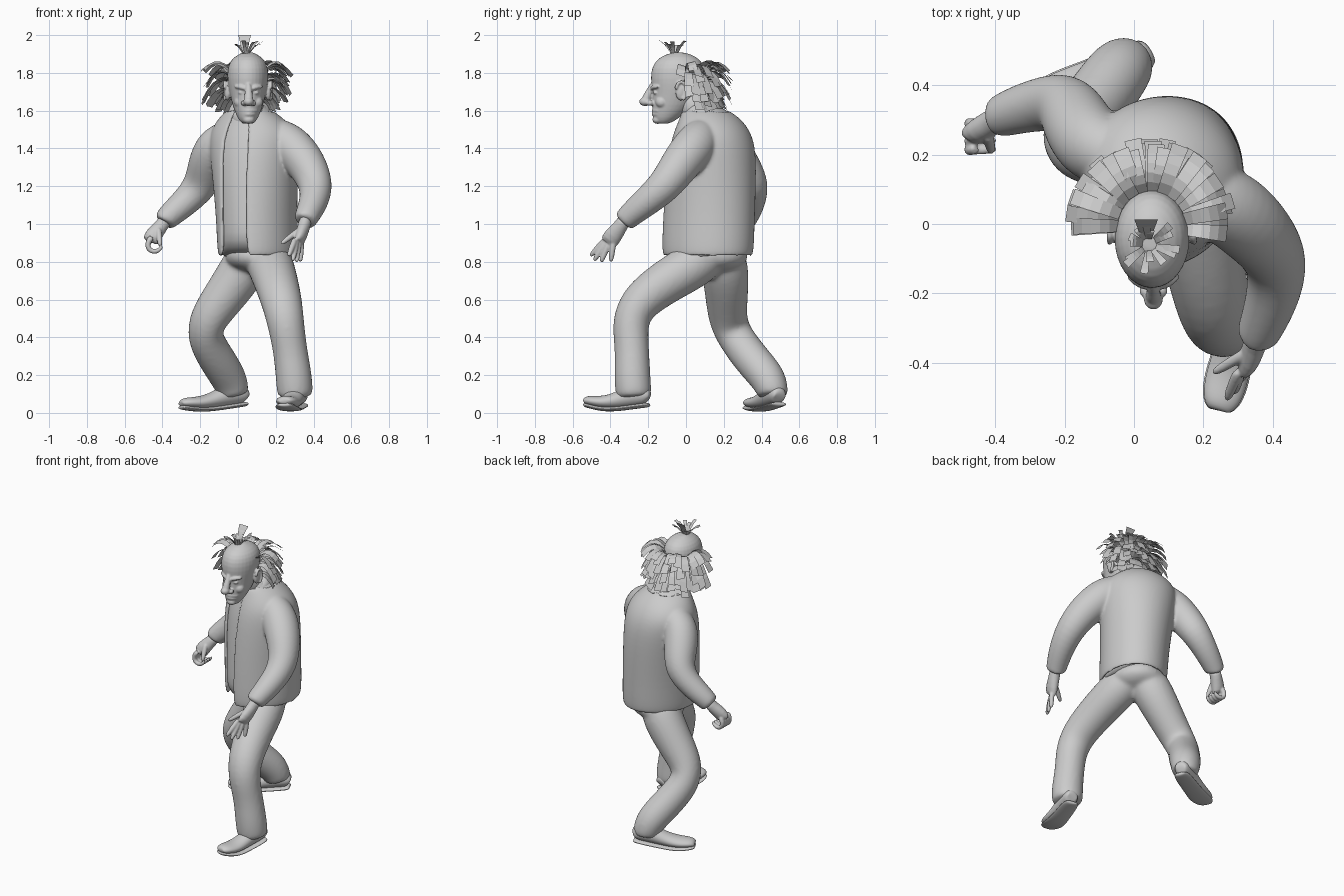
import bpy, bmesh, math, random
from mathutils import Vector, Matrix

random.seed(4)
cube = bpy.data.objects.get("Cube")
if cube:
    bpy.data.objects.remove(cube)

grey = bpy.data.materials.new("plain grey")
grey.use_nodes = True
grey.diffuse_color = (0.6, 0.6, 0.6, 1)
grey.node_tree.nodes["Principled BSDF"].inputs["Base Color"].default_value = (0.6, 0.6, 0.6, 1)


def finish(name, bm, smooth=True, subsurf=0, voxel=0, relax=6):
    """Turn a bmesh into an object; a voxel size fuses its overlapping pieces."""
    bmesh.ops.recalc_face_normals(bm, faces=bm.faces)
    me = bpy.data.meshes.new(name)
    bm.to_mesh(me)
    bm.free()
    me.materials.append(grey)
    ob = bpy.data.objects.new(name, me)
    bpy.context.collection.objects.link(ob)
    for p in me.polygons:
        p.use_smooth = smooth
    if subsurf:
        ob.modifiers.new("round", "SUBSURF").levels = subsurf
    if voxel:
        fuse = ob.modifiers.new("fuse", "REMESH")
        fuse.mode, fuse.voxel_size, fuse.use_smooth_shade = "VOXEL", voxel, True
        soft = ob.modifiers.new("soften", "SMOOTH")
        soft.factor, soft.iterations = .5, relax


def add_grid(bm, rows, closed=True):
    """Skin rows of points into quads; closed rows get quad caps."""
    vs = [[bm.verts.new(p) for p in r] for r in rows]
    n = len(vs[0])
    for a, b in zip(vs, vs[1:]):
        for i in range(n if closed else n - 1):
            j = (i + 1) % n
            bm.faces.new((a[i], a[j], b[j], b[i]))
    if closed:
        for r in (vs[0], vs[-1]):
            for i in range(n // 2 - 1):
                bm.faces.new((r[i], r[i + 1], r[n - 2 - i], r[n - 1 - i]))


def add_tube(bm, path, ref=(1, 0, 0), n=12):
    """Path entries are x, y, z, radius and optional second radius."""
    ref = Vector(ref)
    pts = [Vector(p[:3]) for p in path]
    rows = []
    for i, p in enumerate(path):
        t = (pts[min(i + 1, len(pts) - 1)] - pts[max(i - 1, 0)]).normalized()
        side = t.cross(ref).normalized()
        up = side.cross(t)
        rows.append([pts[i] + side * p[3] * math.cos(k * math.tau / n)
                     + up * p[-1] * math.sin(k * math.tau / n) for k in range(n)])
    add_grid(bm, rows)


def add_ball(bm, loc, scale):
    bmesh.ops.create_icosphere(bm, subdivisions=2, radius=1,
                               matrix=Matrix.Translation(loc) @ Matrix.Diagonal((*scale, 1)))


# Torso, turned to its right: z, centre x, centre y, half width, half depth
LEFT, FRONT = Vector((.92, -.4, 0)), Vector((-.4, -.92, 0))
TORSO = [(.82, .105, .115, .205, .248), (1.0, .1, .12, .205, .247), (1.2, .092, .13, .217, .242),
         (1.38, .085, .14, .235, .228), (1.48, .08, .14, .235, .2), (1.555, .07, .13, .18, .16),
         (1.605, .06, .1, .115, .12), (1.63, .06, .075, .09, .09)]


def torso_row(ring, angles, grow):
    z, x, y, a, b = ring
    return [Vector((x, y, z)) + LEFT * (a * grow * math.cos(t))
            + FRONT * (b * grow * math.sin(t)) for t in angles]


bm = bmesh.new()
add_grid(bm, [torso_row(r, [k * math.tau / 20 for k in range(20)], .94) for r in TORSO])
finish("shirt", bm, subsurf=2)

# Open jacket fused with its sleeves
bm = bmesh.new()
rows = []
for i, ring in enumerate(TORSO[:-1]):
    f = i / (len(TORSO) - 2)
    start, end = math.radians(127 - 26 * f), math.radians(440 - 5 * f)
    angles = [start + (end - start) * k / 28 for k in range(29)]
    rows.append(torso_row(ring, angles, 1.01) + torso_row(ring, angles[::-1], .89))
add_grid(bm, rows)
add_tube(bm, [(.14, .1, 1.5, .08), (.21, .08, 1.46, .108), (.285, .045, 1.41, .12),
              (.365, -.03, 1.32, .11), (.42, -.11, 1.2, .094), (.4, -.22, 1.11, .08),
              (.362, -.31, 1.035, .066), (.352, -.33, 1.01, .062)])
add_tube(bm, [(.02, .17, 1.5, .08), (-.05, .195, 1.46, .1), (-.125, .225, 1.41, .113),
              (-.165, .29, 1.31, .108), (-.195, .355, 1.2, .096), (-.285, .345, 1.11, .08),
              (-.38, .315, 1.03, .066), (-.395, .305, 1.005, .06)])
finish("jacket", bm, subsurf=2, voxel=.009)

# Trousers, both legs fused at the seat
bm = bmesh.new()
add_ball(bm, (.1, .14, .83), (.18, .2, .1))
add_tube(bm, [(.13, .14, .87, .12), (.17, .06, .79, .13), (.2, -.1, .7, .122),
              (.232, -.25, .59, .113), (.252, -.3, .48, .102), (.275, -.285, .34, .093),
              (.295, -.285, .2, .1), (.302, -.278, .11, .1), (.302, -.275, .08, .092)])
add_tube(bm, [(.08, .18, .87, .12), (.03, .21, .76, .132), (-.07, .215, .62, .118),
              (-.165, .22, .49, .106), (-.18, .26, .4, .1), (-.11, .35, .28, .102),
              (-.045, .44, .18, .1), (-.025, .46, .11, .088), (-.02, .46, .085, .078)])
finish("trousers", bm, subsurf=2, voxel=.012)


# Shoes: upper and sole lofted from heel to toe
def shoe(name, heel, toe, heel_lift, toe_lift):
    heel, toe = Vector(heel), Vector(toe)
    parts = {"upper": [], "sole": []}
    for f, w, h in ((0, .035, .035), (.06, .052, .055), (.3, .056, .06), (.5, .058, .044),
                    (.72, .066, .034), (.92, .058, .028), (1, .032, .018)):
        p = heel.lerp(toe, f)
        rise = heel_lift * max(0, 1 - f * 1.5) + toe_lift * max(0, f - .65)
        parts["upper"].append((p.x, p.y, .014 + h + rise, w, h))
        parts["sole"].append((p.x, p.y, .013 + rise, w * 1.06, .013))
    for part, path in parts.items():
        bm = bmesh.new()
        add_tube(bm, path, (0, 0, 1))
        finish(f"{name}_{part}", bm, subsurf=2)


shoe("left_shoe", (.33, -.195, 0), (.245, -.54, 0), .03, .09)
shoe("right_shoe", (.045, .495, 0), (-.305, .335, 0), .035, .05)


# Hands
def add_digit(bm, a, b):
    a, b = Vector(a), Vector(b)
    add_tube(bm, [(*a.lerp(b, f), r) for f, r in ((-.15, .015), (.1, .018), (.5, .017),
                                                  (.9, .014), (1, .007))], n=8)


bm = bmesh.new()
add_tube(bm, [(.36, -.32, 1.03, .038), (.35, -.345, .99, .038, .034),
              (.335, -.385, .94, .052, .034), (.318, -.415, .895, .048, .026)])
for base, tip in (((.298, -.435, .91), (.268, -.507, .83)), ((.307, -.428, .9), (.29, -.487, .805)),
                  ((.32, -.41, .895), (.31, -.45, .798)), ((.335, -.385, .9), (.33, -.398, .8)),
                  ((.32, -.375, .965), (.228, -.43, .895))):
    add_digit(bm, base, tip)
finish("left_hand", bm, subsurf=1, voxel=.005, relax=3)

bm = bmesh.new()
add_tube(bm, [(-.385, .31, 1.02, .038), (-.41, .295, .985, .038), (-.445, .27, .945, .048, .04),
              (-.465, .255, .905, .046, .032)], (0, 1, 0))
for k in range(4):
    y = .215 + .025 * k
    add_tube(bm, [(-.455, y, .935, .018), (-.48, y, .9, .018), (-.475, y, .865, .017),
                  (-.445, y, .85, .016), (-.415, y, .862, .014), (-.4, y, .885, .008)],
             (0, 1, 0), 8)
add_digit(bm, (-.42, .25, .965), (-.412, .208, .885))
finish("right_hand", bm, subsurf=1, voxel=.005, relax=3)

# Neck and shirt collar
for name, path in (("neck", [(.06, .1, 1.5, .09), (.058, .05, 1.6, .08), (.05, .01, 1.7, .08)]),
                   ("collar", [(.06, .1, 1.54, .125), (.06, .075, 1.6, .115),
                               (.06, .055, 1.635, .095)])):
    bm = bmesh.new()
    add_tube(bm, path, n=16)
    finish(name, bm, subsurf=2)

# Head: z, centre y, half width, half depth
bm = bmesh.new()
HEAD = [(1.53, -.12, .025, .03), (1.545, -.115, .046, .055), (1.58, -.095, .064, .085),
        (1.63, -.07, .083, .112), (1.69, -.05, .098, .13), (1.74, -.045, .108, .142),
        (1.8, -.043, .113, .148), (1.85, -.04, .103, .134), (1.885, -.04, .075, .1),
        (1.91, -.038, .025, .035)]
add_grid(bm, [[(.052 + a * math.cos(t), y + b * math.sin(t), z)
               for t in [k * math.tau / 16 for k in range(16)]] for z, y, a, b in HEAD])

# Face and ears, fused into the head
CX = .056
add_tube(bm, [(CX, -.17, 1.745, .018), (CX, -.193, 1.7, .019), (CX, -.212, 1.665, .026),
              (CX, -.21, 1.64, .024)])
add_ball(bm, (CX, -.216, 1.648), (.03, .034, .026))
add_ball(bm, (CX, -.15, 1.552), (.034, .03, .024))
for z, w, r in ((1.6, .048, .013), (1.582, .04, .014)):
    add_tube(bm, [(CX + w * k, -.172 + .025 * k * k, z, r * (1.1 - .6 * abs(k)))
                  for k in (-1, -.5, 0, .5, 1)], (0, 0, 1), 8)
for s in (1, -1):
    add_ball(bm, (CX + s * .024, -.192, 1.64), (.018, .022, .016))
    add_ball(bm, (CX + s * .045, -.128, 1.645), (.034, .036, .034))
    add_ball(bm, (CX + s * .038, -.16, 1.695), (.019, .016, .01))
    add_tube(bm, [(CX + s * .01, -.183, 1.712, .011), (CX + s * .04, -.176, 1.727, .014),
                  (CX + s * .076, -.146, 1.727, .01)], (0, 0, 1), 8)
    add_ball(bm, (.052 + s * .108, -.028, 1.7), (.018, .03, .05))
    add_tube(bm, [(.052 + s * .122, -.025 + .03 * math.cos(t), 1.705 + .05 * math.sin(t), .01)
                  for t in [-1.4 + k * .55 for k in range(9)]], n=8)
finish("head", bm, subsurf=1, voxel=.005, relax=4)


# Hair made of flat bent strips
def strip(bm, root, out, across, length, rise, drop, w0, w1):
    rows = []
    for k in range(6):
        t = k / 5
        p = root + out * (length * t) + Vector((0, 0, rise * t - drop * t * t))
        w = across * (w0 + (w1 - w0) * t)
        rows.append([p - w, p + w])
    add_grid(bm, rows, closed=False)


# Each row: root height, first angle, length, rise, drop; lower rows start further back
bm = bmesh.new()
ROWS = ((1.815, -4, .14, .15, .17), (1.79, 2, .145, .13, .19), (1.75, 10, .14, .1, .19),
        (1.71, 18, .12, .06, .14), (1.675, 28, .095, .02, .09))
for z, first, length, rise, drop in ROWS:
    for i in range(17):
        a = math.radians(first + (180 - 2 * first) * i / 16 + random.uniform(-4, 4))
        out = Vector((math.cos(a), math.sin(a), 0))
        across = Vector((-out.y, out.x, random.uniform(-.4, .4))).normalized()
        root = Vector((.05 + .095 * out.x, -.005 + .098 * out.y, z + random.uniform(-.012, .012)))
        strip(bm, root, out, across, length * random.uniform(.85, 1.1),
              rise * random.uniform(.9, 1.1), drop * random.uniform(.85, 1.15), .018, .025)
finish("side_hair", bm, smooth=False)

# Top tuft
bm = bmesh.new()
for i in range(14):
    a = i * math.tau / 14 + random.uniform(-.2, .2)
    out = Vector((math.cos(a), math.sin(a), 0))
    root = Vector((.042, -.06, 1.89)) + out * .012
    strip(bm, root, out, Vector((-out.y, out.x, 0)), random.uniform(.03, .08), .13,
          random.uniform(.045, .075), .006, .012)
strip(bm, Vector((.035, -.05, 1.89)), Vector((0, .9, 0)), Vector((1, 0, 0)), .07, .14, .03, .01, .034)
finish("top_tuft", bm, smooth=False)
